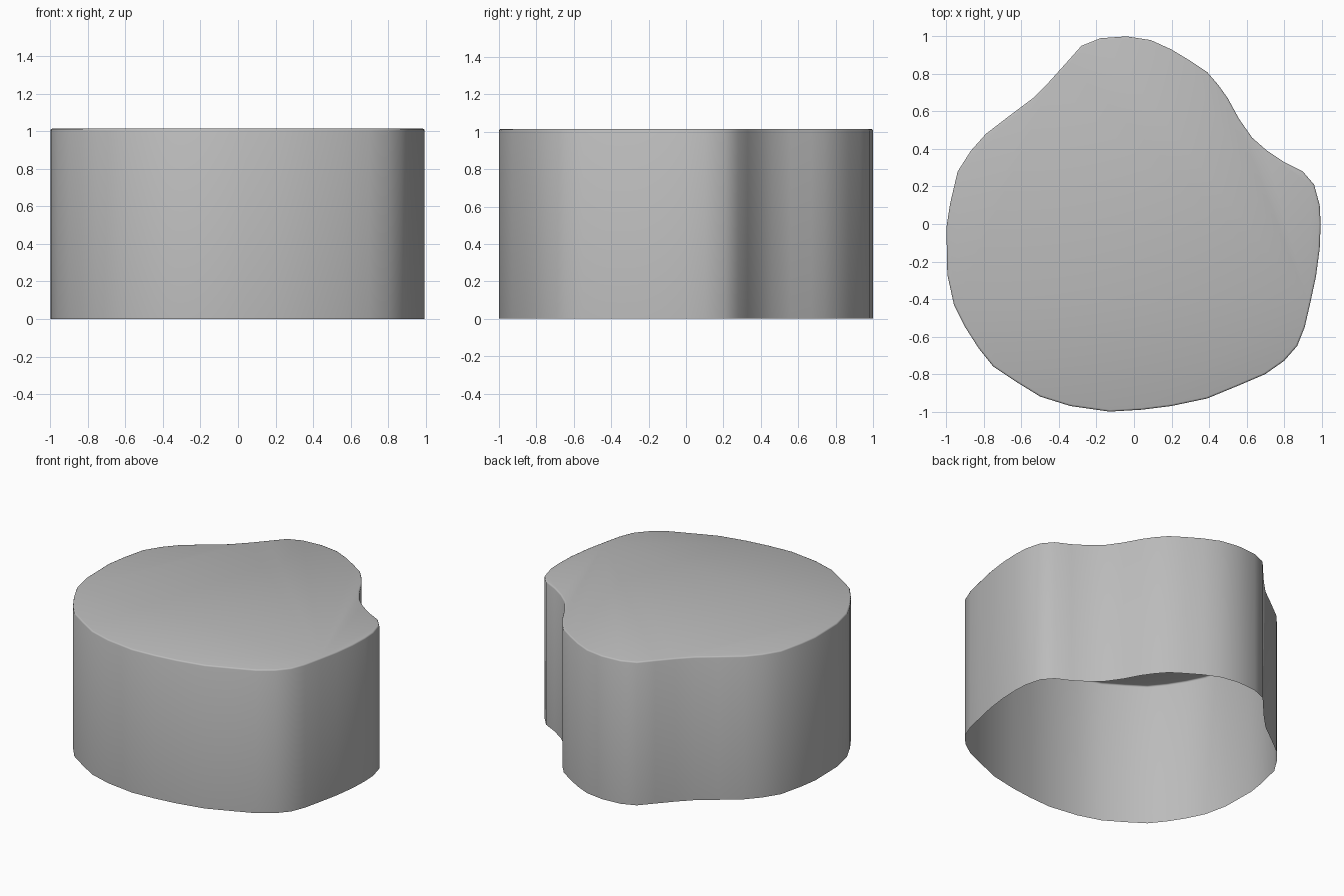
import bpy
import bmesh
import math

HEIGHT = 1.015
ROUNDING = 0.01

if "Cube" in bpy.data.objects:
    bpy.data.objects.remove(bpy.data.objects["Cube"], do_unlink=True)

# Single plain grey finish
grey = bpy.data.materials.new("plain grey")
grey.use_nodes = True
colour = (0.5, 0.5, 0.5, 1)
grey.diffuse_color = colour
grey.node_tree.nodes["Principled BSDF"].inputs["Base Color"].default_value = colour

# Freeform outline, counter-clockwise from the left side
outline = [
    (.99, .1), (.96, .21), (.9, .28), (.8, .33), (.71, .39), (.63, .46),
    (.56, .56), (.5, .67), (.45, .74), (.39, .81), (.3, .87), (.2, .93),
    (.09, .98), (-.04, 1), (-.18, .99), (-.28, .95), (-.36, .86),
    (-.45, .76), (-.54, .67), (-.66, .58), (-.79, .48), (-.87, .39),
    (-.94, .28), (-.98, .11), (-1, -.02), (-.995, -.27), (-.96, -.43),
    (-.9, -.55), (-.83, -.66), (-.75, -.76), (-.63, -.84), (-.5, -.92),
    (-.34, -.97), (-.13, -1), (.04, -.99), (.2, -.97), (.39, -.93),
    (.56, -.86), (.7, -.8), (.8, -.73), (.87, -.65), (.91, -.55),
    (.94, -.42), (.97, -.28), (.99, -.13), (.995, 0),
]

# Thin shell: flat lid on upright walls, open underneath
bm = bmesh.new()
lid = bm.faces.new([bm.verts.new((x, y, HEIGHT)) for x, y in outline])
rim = list(lid.edges)
walls = bmesh.ops.extrude_edge_only(bm, edges=rim)["geom"]
for vert in walls:
    if isinstance(vert, bmesh.types.BMVert):
        vert.co.z = 0
bmesh.ops.recalc_face_normals(bm, faces=bm.faces)
if lid.normal.z < 0:
    bmesh.ops.reverse_faces(bm, faces=bm.faces)

# Slightly softened lid edge
bmesh.ops.bevel(bm, geom=rim, offset=ROUNDING, offset_type='OFFSET',
                segments=2, profile=0.5, affect='EDGES')
mesh = bpy.data.meshes.new("freeform_lid_shell")
bm.to_mesh(mesh)
bm.free()
mesh.materials.append(grey)

shell = bpy.data.objects.new("freeform_lid_shell", mesh)
bpy.context.collection.objects.link(shell)
bpy.ops.object.select_all(action='DESELECT')
shell.select_set(True)
bpy.context.view_layer.objects.active = shell
bpy.ops.object.shade_smooth_by_angle(angle=math.radians(50))
